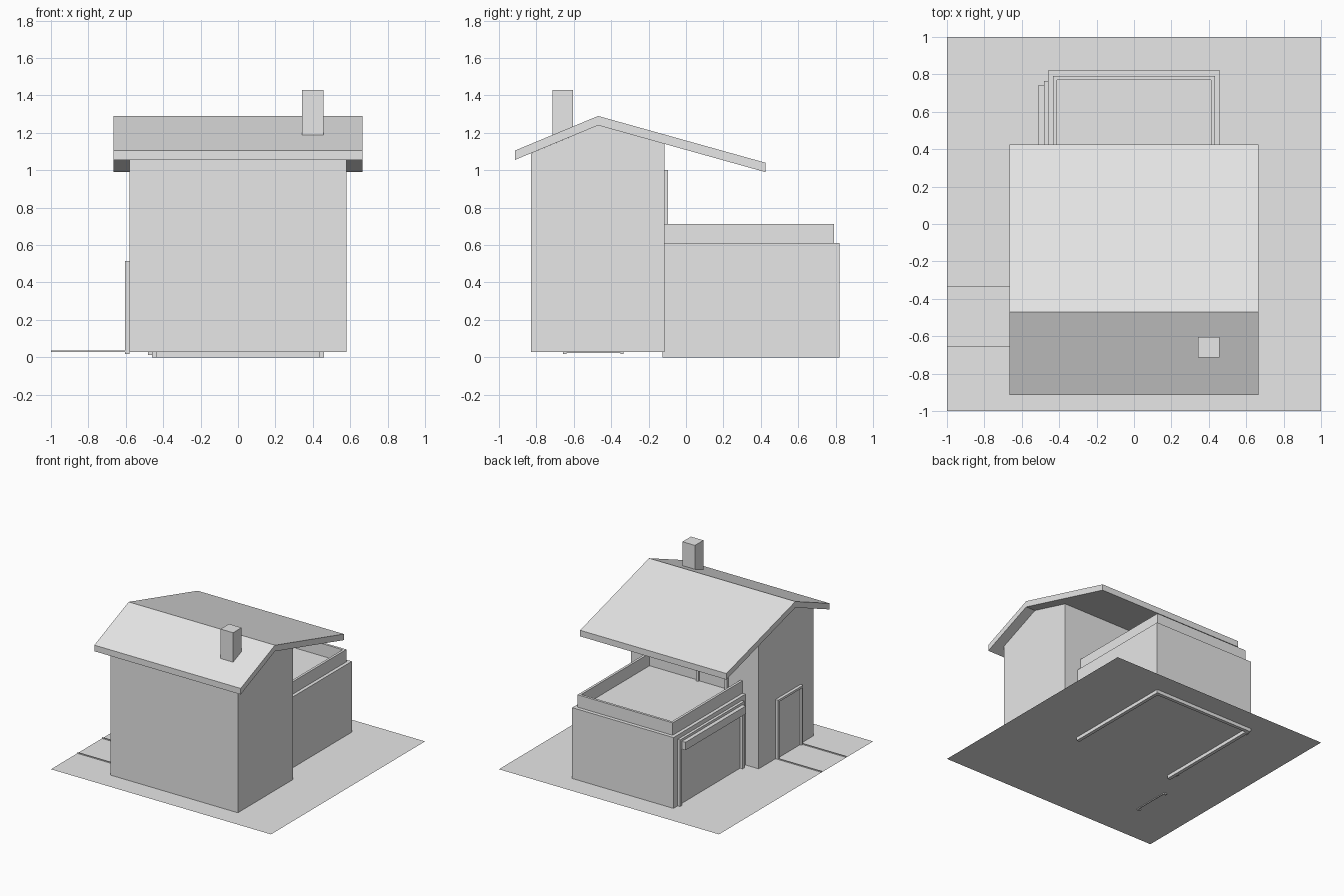
import bpy
import bmesh

if "Cube" in bpy.data.objects:
    bpy.data.objects.remove(bpy.data.objects["Cube"])

GROUND = 0.028
ROOF_Z = 0.61      # flat roof level of the garage
BACK = -0.115      # back wall of the house

plaster = bpy.data.materials.new("plain_grey")
plaster.use_nodes = True
grey = (0.8, 0.8, 0.8, 1)
plaster.diffuse_color = grey
plaster.node_tree.nodes["Principled BSDF"].inputs["Base Color"].default_value = grey


def finish(name, bm):
    bmesh.ops.recalc_face_normals(bm, faces=bm.faces)
    mesh = bpy.data.meshes.new(name)
    bm.to_mesh(mesh)
    bm.free()
    mesh.materials.append(plaster)
    obj = bpy.data.objects.new(name, mesh)
    bpy.context.collection.objects.link(obj)
    return obj


def extrude(name, points, axis, lo, hi):
    """Extrude a 2D profile along one axis from lo to hi."""
    def place(p, d):
        return {"x": (d, *p), "y": (p[0], d, p[1]), "z": (*p, d)}[axis]
    bm = bmesh.new()
    face = bm.faces.new([bm.verts.new(place(p, lo)) for p in points])
    step = place((0, 0), hi - lo)
    moved = bmesh.ops.extrude_face_region(bm, geom=[face], use_keep_orig=True)
    verts = [g for g in moved["geom"] if isinstance(g, bmesh.types.BMVert)]
    bmesh.ops.translate(bm, verts=verts, vec=step)
    return finish(name, bm)


def box(name, x, y, z):
    return extrude(name, [(x[0], y[0]), (x[1], y[0]), (x[1], y[1]), (x[0], y[1])], "z", *z)


def arch(name, a, b, t, axis, lo, hi):
    """Three-sided surround of thickness t, open at the low end of b."""
    (a0, a1), (b0, b1) = a, b
    return extrude(name, [(a0, b0), (a0, b1), (a1, b1), (a1, b0),
                          (a1 - t, b0), (a1 - t, b1 - t),
                          (a0 + t, b1 - t), (a0 + t, b0)], axis, lo, hi)


# Ground sheet
bm = bmesh.new()
bmesh.ops.create_grid(bm, x_segments=1, y_segments=1, size=1)
bmesh.ops.translate(bm, verts=bm.verts, vec=(0, 0, GROUND))
finish("ground", bm)

# House body with gabled top
extrude("house_walls", [(-0.83, GROUND), (BACK, GROUND), (BACK, 1.141),
                        (-0.47, 1.24), (-0.83, 1.09)], "x", -0.58, 0.58)

# Uneven gable roof
underside = [(-0.915, 1.055), (-0.47, 1.24), (0.425, 0.99)]
topside = [(y, z + 0.05) for y, z in reversed(underside)]
extrude("main_roof", underside + topside, "x", -0.665, 0.665)
box("chimney", (0.342, 0.456), (-0.715, -0.605), (1.12, 1.43))

# Garage with flat roof terrace
arch("garage_walls", (-0.46, 0.46), (-0.125, 0.82), 0.028, "z", 0, ROOF_Z)
box("garage_roof", (-0.45, 0.45), (BACK, 0.81), (ROOF_Z - 0.03, ROOF_Z))
arch("terrace_parapet", (-0.432, 0.432), (BACK, 0.79), 0.02, "z", ROOF_Z, 0.712)

# Garage door surround and roller box
arch("garage_door_frame", (-0.07, 0.765), (0.012, 0.575), 0.024, "x", -0.482, -0.46)
box("garage_roller_box", (-0.514, -0.46), (-0.045, 0.74), (0.49, 0.555))

# Entrance door
arch("entrance_frame", (-0.658, -0.333), (0.018, 0.515), 0.018, "x", -0.605, -0.58)
box("entrance_door", (-0.588, -0.58), (-0.642, -0.349), (0.022, 0.499))

# Terrace door
arch("terrace_door_frame", (-0.305, -0.025), (ROOF_Z, 1.0), 0.02, "y", BACK, -0.096)
box("terrace_door", (-0.287, -0.043), (BACK, BACK + 0.006), (ROOF_Z, 0.982))

# Thin edging on both sides of the entrance path
for side, y in (("front", -0.658), ("back", -0.337)):
    box(side + "_path_edging", (-1, -0.6), (y, y + 0.004), (GROUND, 0.037))
